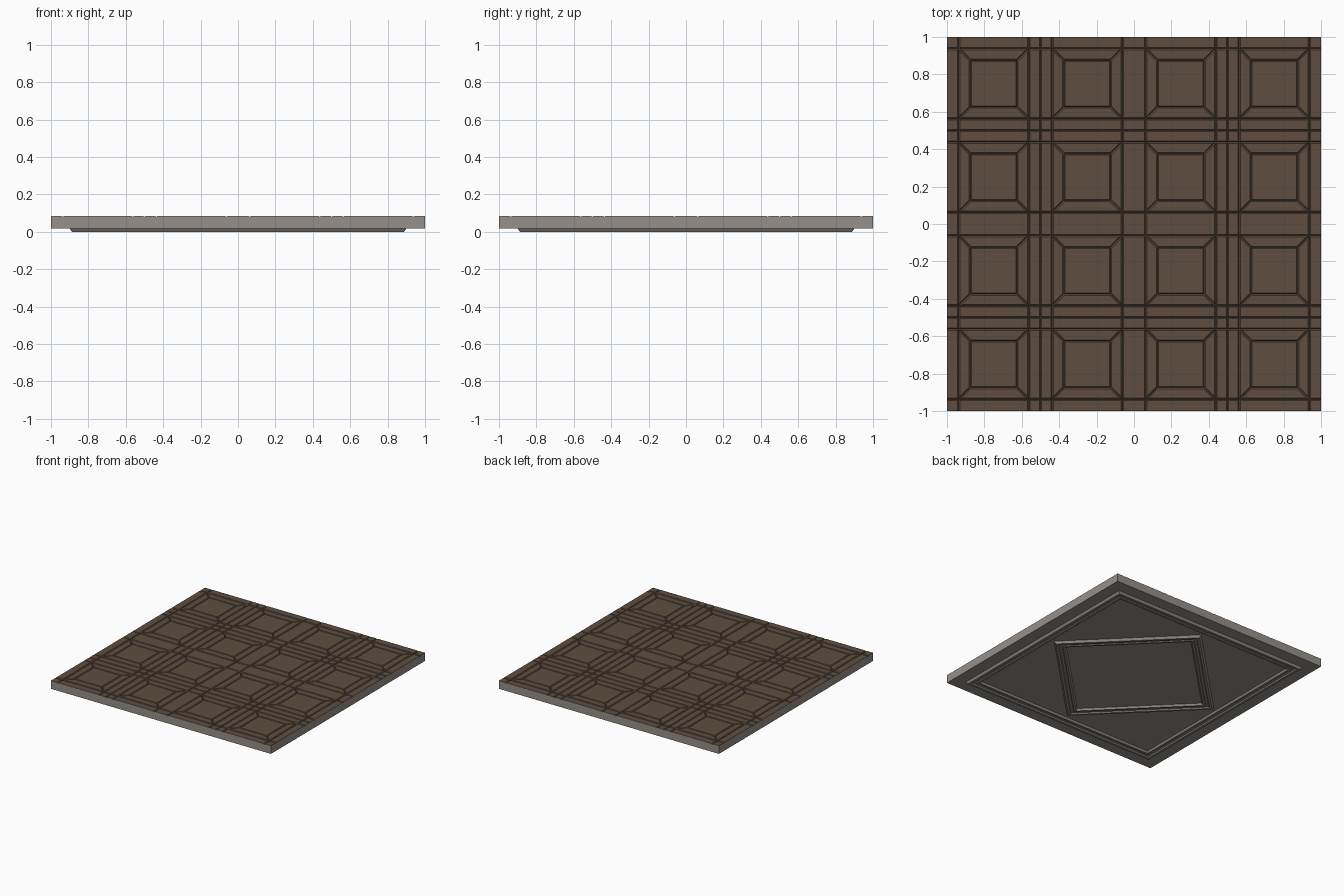
import bpy, bmesh, math
from mathutils import Vector

if "Cube" in bpy.data.objects:
    bpy.data.objects.remove(bpy.data.objects["Cube"])


def material(name, rgb):
    m = bpy.data.materials.new(name)
    m.diffuse_color = (*rgb, 1)
    m.use_nodes = True
    m.node_tree.nodes["Principled BSDF"].inputs["Base Color"].default_value = m.diffuse_color
    return m


WOOD = material("brown wood", (0.112, 0.076, 0.050))
STONE = material("warm grey", (0.305, 0.280, 0.255))
Z_UNDER, Z_BASE, Z_TOP = 0.018, 0.079, 0.085
CHAMFER = 0.006


def finish(bm, name, mats):
    bmesh.ops.remove_doubles(bm, verts=bm.verts, dist=1e-6)
    mesh = bpy.data.meshes.new(name)
    bm.to_mesh(mesh)
    bm.free()
    for m in mats:
        mesh.materials.append(m)
    ob = bpy.data.objects.new(name, mesh)
    bpy.context.collection.objects.link(ob)
    return ob


# one floor board: convex outline (counter-clockwise) with chamfered top edges
def board(bm, pts):
    n = len(pts)
    pts = [Vector(p) for p in pts]
    lines, rim = [], []
    for i in range(n):
        a, b = pts[i], pts[(i + 1) % n]
        on_rim = any(abs(abs(a[k]) - 1) < 1e-5 and abs(a[k] - b[k]) < 1e-5 for k in (0, 1))
        d = (b - a).normalized()
        nrm = Vector((-d.y, d.x))
        lines.append((nrm, nrm.dot(a) + (0 if on_rim else CHAMFER)))
        rim.append(on_rim)
    top = []
    for i in range(n):
        (n1, c1), (n2, c2) = lines[i - 1], lines[i]
        det = n1.x * n2.y - n1.y * n2.x
        x = (c1 * n2.y - c2 * n1.y) / det
        y = (n1.x * c2 - n2.x * c1) / det
        top.append(bm.verts.new((x, y, Z_TOP)))
    low = [bm.verts.new((p.x, p.y, Z_BASE)) for p in pts]
    bm.faces.new(top)
    for i in range(n):
        j = (i + 1) % n
        f = bm.faces.new((low[i], low[j], top[j], top[i]))
        f.material_index = 1 if rim[i] else 0


def rect(x0, y0, x1, y1):
    return [(x0, y0), (x1, y0), (x1, y1), (x0, y1)]


# slab
bm = bmesh.new()
bmesh.ops.create_cube(bm, size=1)
for v in bm.verts:
    v.co = (v.co.x * 2, v.co.y * 2, Z_BASE if v.co.z > 0 else Z_UNDER)
finish(bm, "slab", [STONE])

# parquet: crossing strips, with a mitred panel in every square field
half = [0.0625, 0.4375, 0.5, 0.5625, 0.9375, 1.0]
cuts = [-h for h in reversed(half)] + half
bm = bmesh.new()
for x0, x1 in zip(cuts, cuts[1:]):
    for y0, y1 in zip(cuts, cuts[1:]):
        outer = rect(x0, y0, x1, y1)
        if x1 - x0 > 0.3 and y1 - y0 > 0.3:
            w = 0.0625
            inner = rect(x0 + w, y0 + w, x1 - w, y1 - w)
            board(bm, inner)
            for i in range(4):
                j = (i + 1) % 4
                board(bm, [outer[i], outer[j], inner[j], inner[i]])
        else:
            board(bm, outer)
finish(bm, "parquet_boards", [WOOD, STONE])


# square moulding under the slab, swept from a stepped profile
def moulding(name, radius, angle):
    profile = [(0, Z_UNDER), (0.012, 0.0), (0.03, 0.0), (0.036, 0.009),
               (0.054, 0.009), (0.06, 0.003), (0.075, 0.003), (0.085, Z_UNDER)]
    bm = bmesh.new()
    rings = []
    for inset, z in profile:
        r = (radius - inset) * math.sqrt(2)
        rings.append([bm.verts.new((r * math.cos(angle + k * math.pi / 2),
                                    r * math.sin(angle + k * math.pi / 2), z)) for k in range(4)])
    for a, b in zip(rings, rings[1:]):
        for k in range(4):
            m = (k + 1) % 4
            bm.faces.new((a[k], b[k], b[m], a[m]))
    bmesh.ops.recalc_face_normals(bm, faces=bm.faces)
    # normals must point down on the flat undersides
    flat = max(bm.faces, key=lambda f: abs(f.normal.z) * f.calc_area())
    if flat.normal.z > 0:
        bmesh.ops.reverse_faces(bm, faces=bm.faces)
    finish(bm, name, [STONE])


moulding("border_moulding", 0.90, math.pi / 4)
moulding("diamond_moulding", 0.555, 0)
